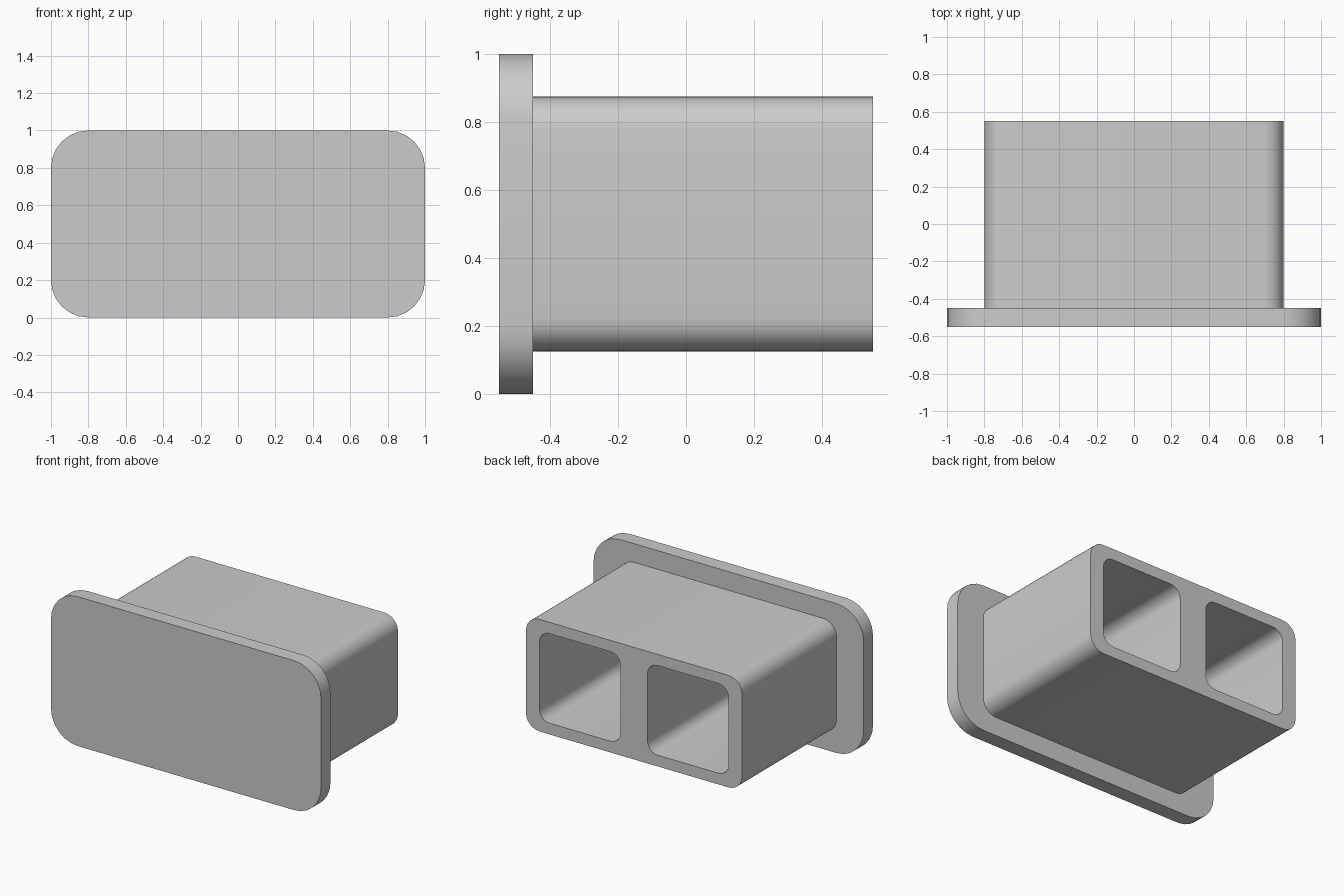
import bpy, bmesh
from math import sin, cos, pi, radians
from mathutils import Vector

cube = bpy.data.objects.get("Cube")
if cube:
    bpy.data.objects.remove(cube, do_unlink=True)

GREY = (0.6, 0.6, 0.6, 1)
grey = bpy.data.materials.new("plain grey")
grey.use_nodes = True
grey.diffuse_color = GREY
grey.node_tree.nodes["Principled BSDF"].inputs["Base Color"].default_value = GREY

MID_Z = 0.5
STEPS = 6


def rounded_rect(cx, width, height, radius):
    """Outline of a rounded rectangle in x and z, centred on cx and MID_Z."""
    points = []
    for i, (sx, sz) in enumerate([(1, 1), (-1, 1), (-1, -1), (1, -1)]):
        px = cx + sx * (width / 2 - radius)
        pz = MID_Z + sz * (height / 2 - radius)
        for k in range(STEPS + 1):
            a = (i + k / STEPS) * pi / 2
            points.append((px + radius * cos(a), pz + radius * sin(a)))
    return points


def prism(name, outlines, y0, y1):
    """Extrude an outline, with any inner outlines left open, along y."""
    bm = bmesh.new()
    edges = []
    for outline in outlines:
        verts = [bm.verts.new((x, y0, z)) for x, z in outline]
        edges += [bm.edges.new((verts[i - 1], v)) for i, v in enumerate(verts)]
    bmesh.ops.triangle_fill(bm, edges=edges, use_beauty=True, normal=Vector((0, -1, 0)))
    result = bmesh.ops.extrude_face_region(bm, geom=bm.faces[:])
    moved = [v for v in result["geom"] if isinstance(v, bmesh.types.BMVert)]
    bmesh.ops.translate(bm, verts=moved, vec=(0, y1 - y0, 0))
    bmesh.ops.recalc_face_normals(bm, faces=bm.faces[:])
    mesh = bpy.data.meshes.new(name)
    bm.to_mesh(mesh)
    bm.free()
    mesh.materials.append(grey)
    obj = bpy.data.objects.new(name, mesh)
    bpy.context.collection.objects.link(obj)
    bpy.ops.object.select_all(action="DESELECT")
    obj.select_set(True)
    bpy.context.view_layer.objects.active = obj
    bpy.ops.object.shade_smooth_by_angle(angle=radians(30))
    return obj


# Wide front plate, which also closes the pockets
prism("front_flange", [rounded_rect(0, 2, 1, 0.2)], -0.55, -0.45)

# Plug body with two square pockets open at the back
pockets = [rounded_rect(side * 0.4, 0.6, 0.6, 0.075) for side in (-1, 1)]
prism("plug_body", [rounded_rect(0, 1.6, 0.75, 0.1)] + pockets, -0.45, 0.55)
